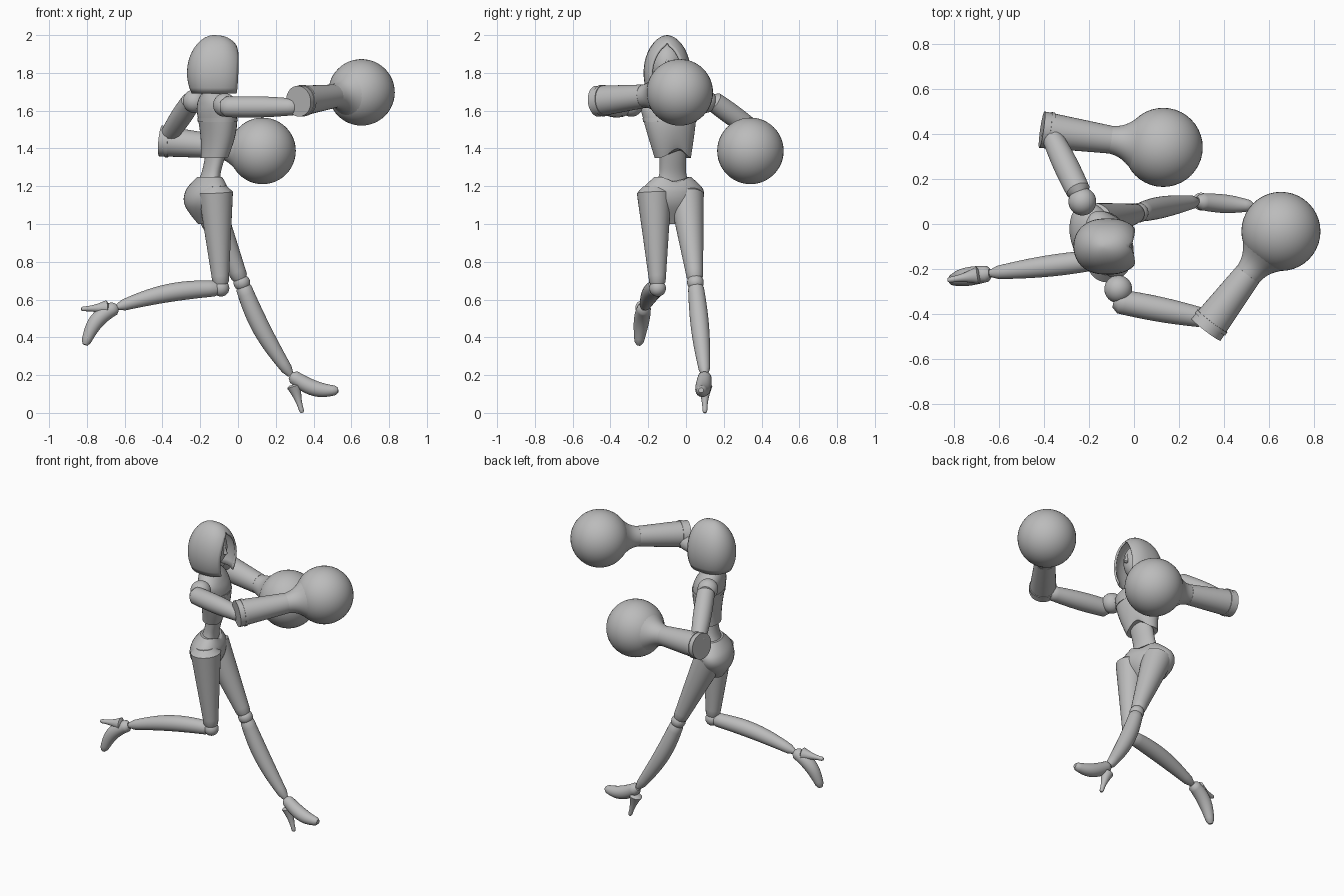
import bpy, bmesh, math
from mathutils import Vector

old = bpy.data.objects.get("Cube")
if old:
    bpy.data.objects.remove(old, do_unlink=True)

grey = bpy.data.materials.new("clay_grey")
grey.use_nodes = True
colour = (.5, .5, .5, 1)
grey.diffuse_color = colour
grey.node_tree.nodes["Principled BSDF"].inputs["Base Color"].default_value = colour

SIDES = 32
STEPS = 16
TWIST = .38  # turn of the chest and hips


def finish(obj):
    obj.data.materials.append(grey)
    bpy.ops.object.select_all(action='DESELECT')
    obj.select_set(True)
    bpy.context.view_layer.objects.active = obj
    bpy.ops.object.shade_smooth_by_angle(angle=math.radians(40))


def loft(name, rings, closed=True):
    """Skin a stack of rings; closed rings also get end caps."""
    bm = bmesh.new()
    grid = [[bm.verts.new(point) for point in ring] for ring in rings]
    count = len(grid[0])
    for lower, upper in zip(grid, grid[1:]):
        for j in range(count if closed else count - 1):
            k = (j + 1) % count
            bm.faces.new((lower[j], lower[k], upper[k], upper[j]))
    if closed:
        bm.faces.new(grid[0])
        bm.faces.new(grid[-1])
    bmesh.ops.remove_doubles(bm, verts=bm.verts, dist=.0001)
    bmesh.ops.recalc_face_normals(bm, faces=bm.faces)
    mesh = bpy.data.meshes.new(name)
    bm.to_mesh(mesh)
    bm.free()
    obj = bpy.data.objects.new(name, mesh)
    bpy.context.collection.objects.link(obj)
    return obj


def limb(name, start, end, thick, thin, swell=0, bow=(0, 0, 0), rounded=True):
    """Tapered tube that can swell in the middle and bow sideways."""
    start, end, bow = Vector(start), Vector(end), Vector(bow)
    span = end - start
    side = span.orthogonal()
    rings = []
    for i in range(STEPS + 1):
        t = i / STEPS
        wave = math.sin(math.pi * t)
        centre = start + span * t + bow * wave
        axis = (span + bow * math.pi * math.cos(math.pi * t)).normalized()
        across = axis.cross(side).normalized()
        along = across.cross(axis)
        radius = thick + (thin - thick) * t + swell * wave
        if rounded and i in (0, STEPS):
            radius *= .6
        turns = [math.tau * j / SIDES for j in range(SIDES)]
        rings.append([centre + radius * (along * math.cos(a) + across * math.sin(a))
                      for a in turns])
    finish(loft(name, rings))


def spine(z):
    """Curved centre line of the torso."""
    return -.14 + .035 * math.sin((z - 1.28) * 7.3), -.07 - .08 * max(0, z - 1.35)


def body(name, profile, rise=0):
    """Twisted oval rings along the spine; profile holds height, depth, width."""
    rows = [Vector(row) for row in profile]
    levels = []
    for i, (low, high) in enumerate(zip(rows, rows[1:])):
        before, after = rows[max(i - 1, 0)], rows[min(i + 2, len(rows) - 1)]
        for step in range(STEPS // 2):
            t = step / (STEPS // 2)
            curve = (2 * before - 5 * low + 4 * high - after
                     + t * (3 * low - before - 3 * high + after))
            levels.append(low + t / 2 * (high - before + t * curve))
    levels.append(rows[-1])
    rings = []
    for i, (z, depth, width) in enumerate(levels):
        x, y = spine(z)
        lift = rise * (1 - i / len(levels)) ** 4
        ring = []
        for j in range(SIDES):
            a = math.tau * j / SIDES
            u, v = depth * math.cos(a), width * math.sin(a)
            ring.append((x + u * math.cos(TWIST) - v * math.sin(TWIST),
                         y + u * math.sin(TWIST) + v * math.cos(TWIST),
                         z + lift * max(0, math.cos(a)) ** 6))
        rings.append(ring)
    finish(loft(name, rings))


def ball(name, centre, size):
    bpy.ops.mesh.primitive_uv_sphere_add(segments=40, ring_count=24, location=centre)
    obj = bpy.context.object
    obj.name = name
    obj.scale = size
    finish(obj)


def arm(side, joint, shoulder, elbow, cuff, fist):
    ball(side + "_shoulder_joint", joint, [.062] * 3)
    limb(side + "_upper_arm", shoulder, elbow, .053, .042, swell=.008)
    # Flared glove running into a round fist
    cuff, fist = Vector(cuff), Vector(fist)
    back = (cuff - fist).normalized()
    wrist = fist + back * .24
    limb(side + "_glove", cuff, wrist, .082, .062, rounded=False)
    limb(side + "_cuff_band", cuff.lerp(wrist, .1), cuff.lerp(wrist, .16), .084, .083)
    limb(side + "_glove_flare", wrist, fist + back * .12, .061, .125,
         swell=-.015, rounded=False)
    ball(side + "_fist", fist, [.176] * 3)


def leg(side, hip, knee, ankle, toe, heel, calf_bow, foot_bow):
    limb(side + "_thigh", hip, knee, .095, .04)
    ball(side + "_knee", knee, [.044] * 3)
    limb(side + "_shin", knee, ankle, .04, .026, swell=.015, bow=calf_bow)
    # High-heeled shoe
    limb(side + "_shoe", ankle, toe, .034, .022, swell=.013, bow=foot_bow)
    heel_root = Vector(ankle).lerp(Vector(heel), .25)
    limb(side + "_heel", heel_root, heel, .043, .012, swell=-.008)


def hood():
    rings = []
    for i in range(STEPS + 1):
        z = 1.69 + .31 * math.sin(math.pi / 2 * i / STEPS)
        girth = max(0, 1 - ((z - 1.8) / .2) ** 2) ** .55
        gap = .75 * max(0, 1 - ((z - 1.78) / .17) ** 2) ** .5
        back, front = -.13 - .14 * girth, -.13 + .165 * girth ** .7
        ring = []
        for j in range(SIDES + 1):
            a = gap + (math.tau - 2 * gap) * j / SIDES
            c = math.copysign(abs(math.cos(a)) ** .8, math.cos(a))
            x = (back + front) / 2 + (front - back) / 2 * c
            ring.append((min(x, .01), -.1 + .125 * girth * math.sin(a), z))
        rings.append(ring)
    obj = loft("hood", rings, closed=False)
    shell = obj.modifiers.new("shell", 'SOLIDIFY')
    shell.thickness = .012
    shell.offset = -1
    finish(obj)


# Torso
body("bodice", [(1.35, .07, .1), (1.55, .095, .145), (1.64, .08, .15), (1.71, .04, .05)],
     rise=.05)
body("bust_trim", [(1.54, .098, .147), (1.56, .097, .15)], rise=.02)
body("abdomen", [(1.44, .055, .08), (1.28, .046, .073), (1.2, .06, .1)])
body("pelvis", [(1.25, .06, .1), (1.18, .1, .17), (1.1, .1, .15), (1, .04, .04)], rise=-.03)

# Head
limb("neck", (-.145, -.1, 1.66), (-.13, -.1, 1.8), .05, .042)
ball("head", (-.125, -.1, 1.84), (.1, .088, .12))
limb("nose", (-.035, -.1, 1.87), (-.02, -.1, 1.81), .008, .013)
hood()

# Arms
arm("right", joint=(-.07, -.29, 1.63), shoulder=(-.09, -.34, 1.62), elbow=(.32, -.42, 1.62),
    cuff=(.32, -.47, 1.65), fist=(.654, -.033, 1.697))
arm("left", joint=(-.23, .1, 1.65), shoulder=(-.24, .13, 1.66), elbow=(-.38, .42, 1.45),
    cuff=(-.41, .42, 1.44), fist=(.13, .341, 1.387))

# Legs: the right one kicked back, the left one stretched forward
leg("right", hip=(-.12, -.17, 1.2), knee=(-.09, -.15, .66), ankle=(-.64, -.22, .56),
    toe=(-.81, -.25, .36), heel=(-.83, -.25, .55), calf_bow=(0, 0, .025), foot_bow=(-.02, 0, .03))
leg("left", hip=(-.19, 0, 1.18), knee=(.02, .05, .69), ankle=(.28, .1, .2),
    toe=(.53, .08, .12), heel=(.34, .1, 0), calf_bow=(-.025, 0, 0), foot_bow=(0, 0, -.03))
